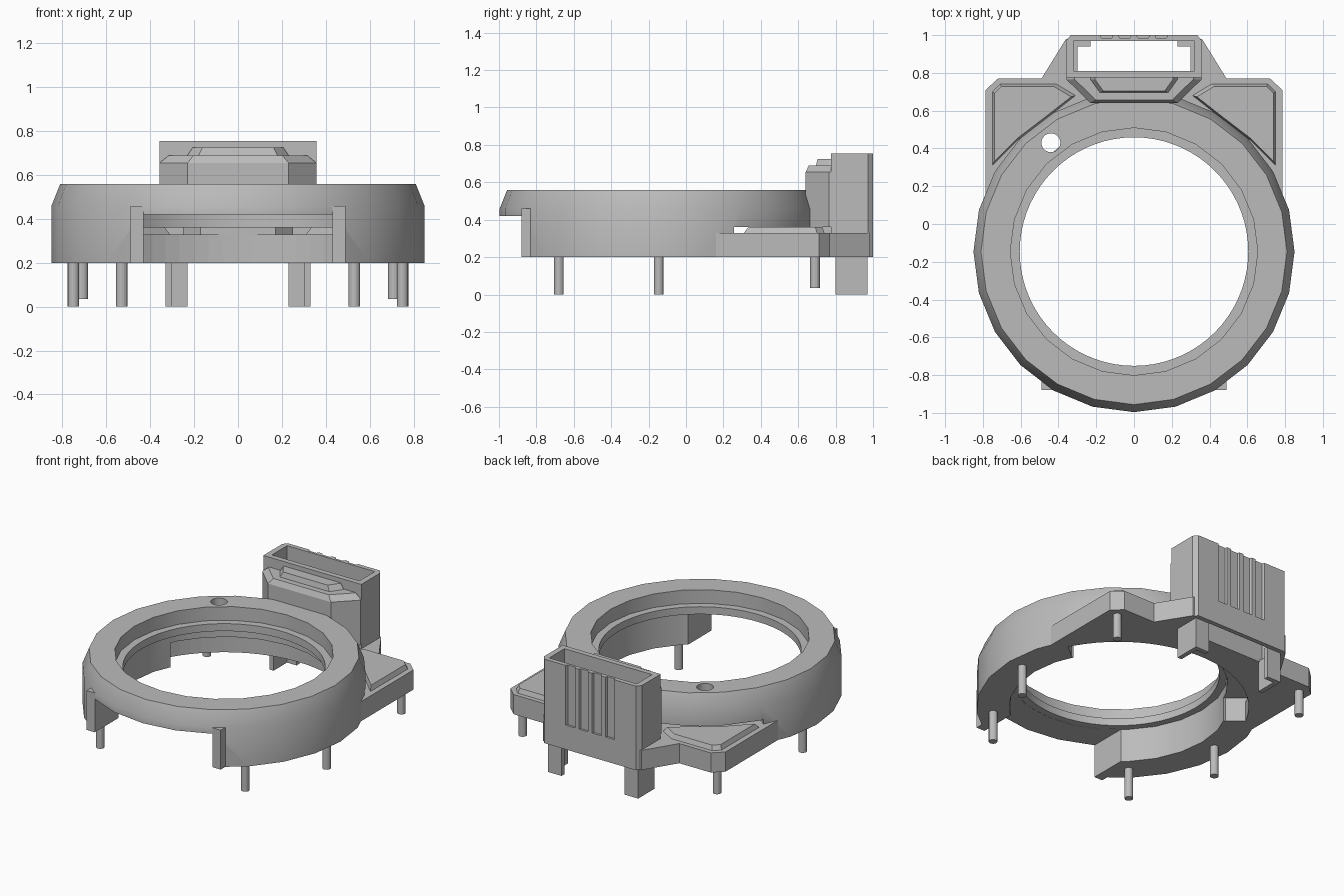
import bpy, bmesh, math

if "Cube" in bpy.data.objects:
    bpy.data.objects.remove(bpy.data.objects["Cube"])

grey = bpy.data.materials.new("plain_grey")
grey.use_nodes = True
grey.diffuse_color = (0.5, 0.5, 0.5, 1)
grey.node_tree.nodes["Principled BSDF"].inputs["Base Color"].default_value = (0.5, 0.5, 0.5, 1)

CY = -0.146  # ring centre in y


def finish(name, bm):
    bmesh.ops.recalc_face_normals(bm, faces=bm.faces[:])
    me = bpy.data.meshes.new(name)
    bm.to_mesh(me)
    bm.free()
    ob = bpy.data.objects.new(name, me)
    bpy.context.scene.collection.objects.link(ob)
    me.materials.append(grey)
    return ob


def prism(name, pts, z0, z1, scale=1.0, pivot=None):
    """Extruded outline, optionally tapered towards a pivot at the top."""
    bm = bmesh.new()
    px, py = pivot or (sum(p[0] for p in pts) / len(pts), sum(p[1] for p in pts) / len(pts))
    low = [bm.verts.new((x, y, z0)) for x, y in pts]
    top = [bm.verts.new((px + (x - px) * scale, py + (y - py) * scale, z1)) for x, y in pts]
    bm.faces.new(low)
    bm.faces.new(top)
    n = len(pts)
    for i in range(n):
        j = (i + 1) % n
        bm.faces.new((low[i], low[j], top[j], top[i]))
    return finish(name, bm)


def box(name, x0, x1, y0, y1, z0, z1):
    return prism(name, [(x0, y0), (x1, y0), (x1, y1), (x0, y1)], z0, z1)


def disc(name, x, y, r, z0, z1, n=16):
    pts = [(x + r * math.cos(math.tau * i / n), y + r * math.sin(math.tau * i / n)) for i in range(n)]
    return prism(name, pts, z0, z1)


def lathe(name, profile, n):
    """Closed profile of (radius, z) turned around the ring centre."""
    bm = bmesh.new()
    loops = []
    for i in range(n):
        a = math.tau * i / n
        loops.append([bm.verts.new((r * math.cos(a), CY + r * math.sin(a), z)) for r, z in profile])
    m = len(profile)
    for i in range(n):
        a, b = loops[i], loops[(i + 1) % n]
        for k in range(m):
            bm.faces.new((a[k], b[k], b[(k + 1) % m], a[(k + 1) % m]))
    return finish(name, bm)


def cut(ob, *cutters):
    bpy.context.view_layer.objects.active = ob
    for c in cutters:
        mod = ob.modifiers.new("cut", 'BOOLEAN')
        mod.operation = 'DIFFERENCE'
        mod.solver = 'EXACT'
        mod.object = c
        bpy.ops.object.modifier_apply(modifier=mod.name)
        bpy.data.objects.remove(c)


def smooth(ob):
    bpy.ops.object.select_all(action='DESELECT')
    ob.select_set(True)
    bpy.context.view_layer.objects.active = ob
    bpy.ops.object.shade_smooth_by_angle(angle=math.radians(22))


def mirrored(half):
    return half + [(-x, y) for x, y in reversed(half)]


# Main ring: faceted wall with a chamfered top, open at the front and low at the back
ring = lathe("ring_body", [(.85, .2), (.85, .46), (.81, .56), (.655, .56), (.655, .2)], 24)
back_opening = mirrored([(.6, .135), (.95, .43), (.95, 1.2)])
cut(ring,
    box("front_gap", -.43, .43, -1.2, -.4, .1, .42),
    prism("back_gap", back_opening, .1, .36),
    disc("ring_hole", -.44, .43, .05, .1, .7, 32))
smooth(ring)

# Thin round lip inside the ring
lip = lathe("inner_lip", [(.605, .421), (.605, .47), (.68, .47), (.68, .421)], 72)
smooth(lip)

# Base plate with both wings, kept clear of the ring and the socket
plate = prism("base_plate", mirrored([(.785, .15), (.785, .71), (.72, .77), (.49, .77), (.36, .98)]), .2, .33)
cut(plate,
    disc("plate_bore", 0, CY, .78, .1, .5, 72),
    box("plate_slot", -.32, .32, .81, .97, .1, .5))

# Connector shell with an open slot and grooves in its back
shell = prism("connector_shell", mirrored([(.358, .775), (.358, .972), (.335, 1.0)]), .2, .755)
cut(shell, box("shell_slot", -.32, .32, .81, .97, .1, .9))
for x in (-.145, -.048, .048, .145):
    groove = prism("groove", [(x - .038, 1.01), (x - .028, .986), (x + .028, .986), (x + .038, 1.01)], .36, .9)
    cut(shell, groove)

# Stepped housing in front of the connector
hexagon = mirrored([(.358, .78), (.358, .765), (.23, .64)])
prism("housing_body", hexagon, .36, .655)
prism("housing_bevel", hexagon, .655, .69, .88, (0, .78))
prism("housing_step", mirrored([(.23, .78), (.23, .765), (.18, .695)]), .69, .725, .9, (0, .78))
prism("housing_foot", mirrored([(.25, .78), (.25, .72), (.17, .635)]), .2, .36)

# Mirrored details
for side, s in (("left", 1), ("right", -1)):
    pad = [(.75, .31), (.75, .70), (.71, .74), (.41, .74), (.31, .68), (.45, .57), (.62, .44)]
    prism(side + "_wing_pad", [(s * x, y) for x, y in pad], .33, .36, .92, (s * .6, .6))
    post = [(.43, -.88), (.49, -.88), (.49, -.72), (.43, -.72)]
    prism(side + "_front_post", [(s * x, y) for x, y in post], .2, .46)
    leg = [(.33, .80), (.33, .97), (.23, .97), (.23, .94), (.30, .94), (.30, .80)]
    prism(side + "_connector_leg", [(s * x, y) for x, y in leg], 0, .21)
    for label, x, y, z in (("front", .53, -.68, 0), ("middle", .75, -.146, 0), ("back", .71, .69, .035)):
        smooth(disc(f"{side}_{label}_pin", s * x, y, .026, z, .21))
